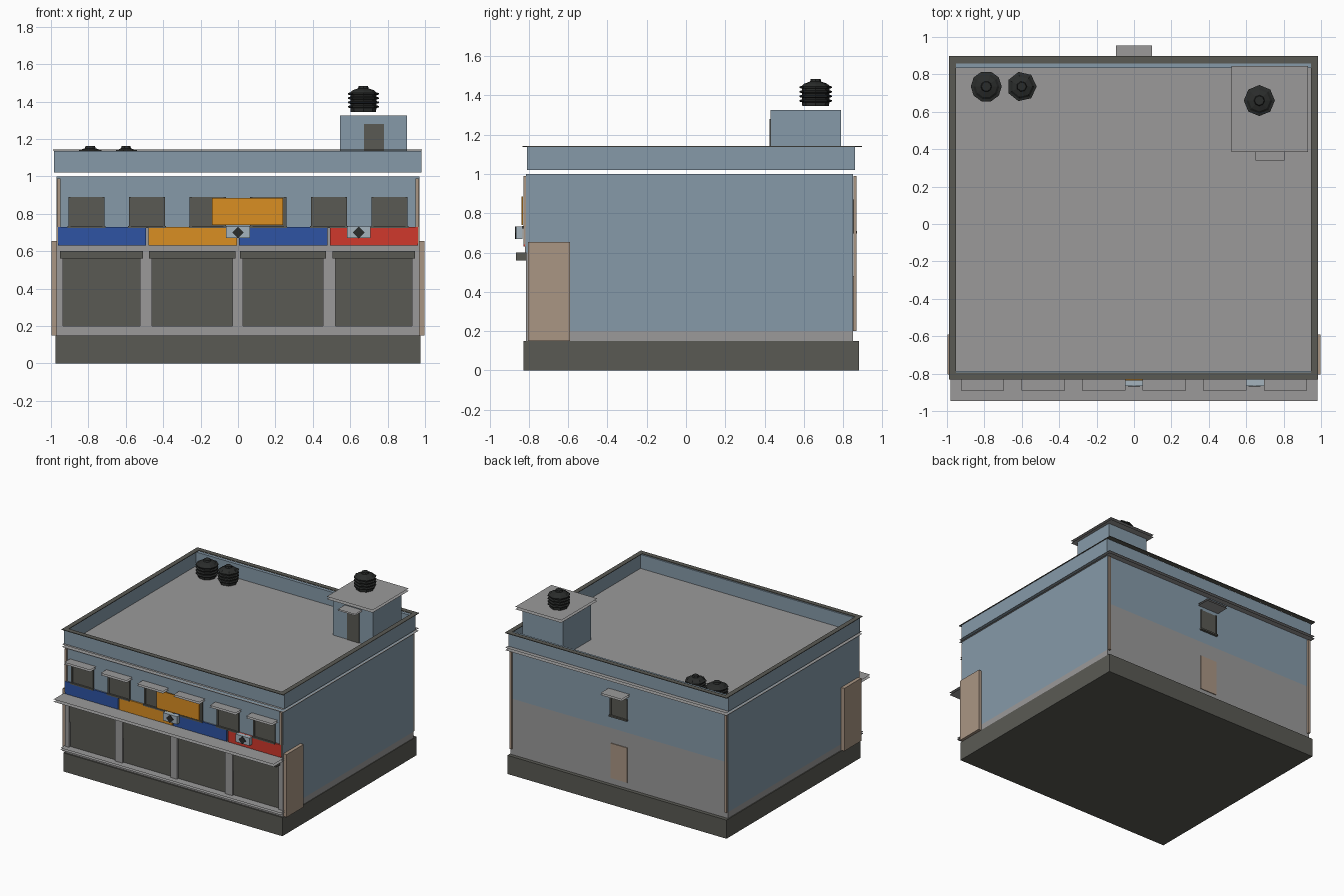
import bpy, bmesh, math

cube = bpy.data.objects.get("Cube")
if cube:
    bpy.data.objects.remove(cube, do_unlink=True)


def material(name, *rgb):
    lin = [((c / 255 + 0.055) / 1.055) ** 2.4 for c in rgb] + [1.0]
    m = bpy.data.materials.new(name)
    m.use_nodes = True
    m.diffuse_color = lin
    m.node_tree.nodes["Principled BSDF"].inputs["Base Color"].default_value = lin
    return m


BLUE = material("blue_paint", 134, 154, 169)
GREY = material("grey_concrete", 155, 154, 154)
DARK = material("dark_grey", 90, 90, 84)
PEACH = material("peach_board", 170, 150, 132)
SIGN_BLUE = material("sign_blue", 46, 84, 164)
ORANGE = material("sign_orange", 218, 142, 34)
RED = material("sign_red", 208, 56, 44)
BLACK = material("tank_black", 42, 44, 43)
PALE = material("pale_metal", 165, 180, 190)


def finish(name, bm, *mats):
    me = bpy.data.meshes.new(name)
    bm.to_mesh(me)
    bm.free()
    for m in mats:
        me.materials.append(m)
    ob = bpy.data.objects.new(name, me)
    bpy.context.collection.objects.link(ob)
    return ob


def box(name, x, y, z, *mats, rule=None, drop=None):
    """Box from (min, max) pairs; rule picks a material, drop removes faces."""
    bm = bmesh.new()
    bmesh.ops.create_cube(bm, size=1)
    for v in bm.verts:
        v.co = [r[0] if c < 0 else r[1] for c, r in zip(v.co, (x, y, z))]
    bm.normal_update()
    if drop:
        gone = [f for f in bm.faces if drop(f.normal)]
        bmesh.ops.delete(bm, geom=gone, context='FACES')
    if rule:
        for f in bm.faces:
            f.material_index = rule(f.normal)
    return finish(name, bm, *mats)


def slab(name, x, y, z, mat=GREY):
    """Slab made of a top and a bottom sheet with open edges."""
    return box(name, x, y, z, mat, drop=lambda n: abs(n.z) < 0.5)


def ring(name, x, y, z, width, mat, **kw):
    """Rectangular rim made of four strips."""
    (a, b), (c, d) = x, y
    box(name + "_front", x, (c, c + width), z, mat, **kw)
    box(name + "_back", x, (d - width, d), z, mat, **kw)
    box(name + "_west", (a, a + width), (c + width, d - width), z, mat, **kw)
    box(name + "_east", (b - width, b), (c + width, d - width), z, mat, **kw)


# Main body: plinth, grey course, ground floor, upper floor
WX = (-0.97, 0.97)
FRONT, BACK = -0.815, 0.85
box("plinth", (-0.977, 0.975), (-0.828, 0.88), (0, 0.15), DARK)
box("lower_course", WX, (FRONT, BACK), (0.15, 0.2), GREY)
box("ground_floor", WX, (-0.785, BACK), (0.2, 0.6), BLUE, GREY,
    rule=lambda n: int(abs(n.y) > 0.5))
box("upper_floor", WX, (FRONT, BACK), (0.6, 1.0), BLUE)
box("sign_fascia", WX, (FRONT - 0.004, FRONT), (0.6, 0.73), GREY)
slab("cornice", (-0.988, 0.985), (-0.83, 0.895), (1.0, 1.02))
slab("front_ledge", (-0.98, 0.98), (-0.86, -0.8), (0.185, 0.2))

# Roof and parapet
PX, PY = (-0.983, 0.98), (-0.81, 0.86)
box("roof_deck", (-0.96, 0.96), (-0.79, 0.84), (1.022, 1.025), GREY)
ring("parapet", PX, PY, (1.02, 1.137), 0.025, BLUE)
ring("parapet_cap", (-0.99, 0.985), (-0.832, 0.897), (1.138, 1.143), 0.038, DARK)

# Shop bays: piers, shutters and housings
bays = [(-0.936, -0.524), (-0.46, -0.03), (0.027, 0.455), (0.52, 0.93)]
edges = [WX[0]] + [e for bay in bays for e in bay] + [WX[1]]
for i in range(5):
    box(f"shop_pier_{i+1}", edges[2 * i:2 * i + 2], (FRONT, -0.785), (0.2, 0.6), GREY)
for i, (a, b) in enumerate(bays):
    box(f"shutter_{i+1}", (a, b), (-0.797, -0.785), (0.2, 0.6), DARK)
    if i != 2:
        box(f"half_shutter_{i+1}", (a, b), (-0.805, -0.797), (0.4, 0.58), DARK)
    box(f"shutter_housing_{i+1}", (a - 0.016, b + 0.016), (-0.865, FRONT), (0.56, 0.6), DARK)
slab("shop_canopy", (-0.98, 0.98), (-0.947, FRONT), (0.605, 0.625))

# Shop signs
for i, m in enumerate([SIGN_BLUE, ORANGE, SIGN_BLUE, RED]):
    c = -0.7275 + 0.485 * i
    box(f"shop_sign_{i+1}", (c - 0.236, c + 0.236), (-0.828, -0.819), (0.63, 0.73), m)
box("upper_sign", (-0.14, 0.24), (-0.838, -0.829), (0.74, 0.885), ORANGE)


# Windows with sills and open-edged hoods; side is -1 at the front, 1 at the back
def window(name, cx, wall, side, z0, z1, w=0.091, depth=0.06):
    def span(a, b):
        return sorted((wall + side * a, wall + side * b))
    box(name + "_pane", (cx - w, cx + w), span(0, 0.006), (z0, z1), DARK)
    for s in (-1, 1):
        e = cx + s * w
        box(name + "_jamb", (e - 0.006, e + 0.006), span(0, 0.012), (z0, z1), DARK)
    box(name + "_sill", (cx - w - 0.01, cx + w + 0.01), span(0, 0.02), (z0 - 0.012, z0), DARK)
    slab(name + "_hood", (cx - w - 0.025, cx + w + 0.025), span(0, depth), (0.9, 0.915))


for i in range(6):
    window(f"front_window_{i+1}", -0.81 + 0.324 * i, FRONT, -1, 0.735, 0.89, depth=0.075)
window("back_window", 0, BACK, 1, 0.71, 0.87, 0.07, 0.105)
box("back_door", (-0.075, 0.075), (BACK, BACK + 0.006), (0.2, 0.48), PEACH)

# Side boards and corner drainpipes
for s, side in ((-1, "west"), (1, "east")):
    box(f"{side}_side_board", sorted((s * 0.97, s * 0.998)), (-0.805, -0.59), (0.15, 0.655), PEACH)
    for y, end, z0 in ((-0.818, "front", 0.64), (0.86, "back", 0.2)):
        x = s * 0.958
        box(f"{side}_{end}_drainpipe", (x - 0.009, x + 0.009), (y - 0.008, y + 0.008), (z0, 0.99), PEACH)

# Wall-mounted cooling units with a diamond fan
for i, cx in enumerate((0, 0.645)):
    box(f"cooling_unit_{i+1}", (cx - 0.063, cx + 0.063), (-0.865, -0.832), (0.67, 0.732), PALE)
    bm = bmesh.new()
    bmesh.ops.create_cone(bm, cap_ends=True, segments=4, radius1=0.032, radius2=0.032, depth=0.006)
    fan = finish(f"cooling_fan_{i+1}", bm, BLACK)
    fan.rotation_euler.x = math.pi / 2
    fan.location = (cx, -0.867, 0.7)

# Stair house on the roof
box("stair_house", (0.545, 0.904), (0.43, 0.79), (1.025, 1.325), BLUE)
slab("stair_house_roof", (0.52, 0.93), (0.385, 0.845), (1.325, 1.345))
box("stair_house_door", (0.674, 0.78), (0.424, 0.43), (1.025, 1.28), DARK)
slab("stair_door_hood", (0.65, 0.805), (0.34, 0.43), (1.285, 1.295))


# Ribbed water tanks turned from a profile
def tank(name, x, y, z, r, sides):
    profile = [(0, 0), (0.82, 0)]
    for k in range(4):
        h = 0.02 + k * 0.023
        profile += [(0.84, h), (1, h + 0.004), (1, h + 0.011), (0.84, h + 0.015)]
    profile += [(0.7, 0.115), (0.35, 0.125), (0.3, 0.138), (0, 0.138)]
    bm = bmesh.new()
    vs = [bm.verts.new((p * r, 0, h)) for p, h in profile]
    es = [bm.edges.new(e) for e in zip(vs, vs[1:])]
    bmesh.ops.spin(bm, geom=vs + es, cent=(0, 0, 0), axis=(0, 0, 1), angle=math.tau, steps=sides)
    bmesh.ops.remove_doubles(bm, verts=bm.verts[:], dist=0.0005)
    bmesh.ops.recalc_face_normals(bm, faces=bm.faces[:])
    finish(name, bm, BLACK).location = (x, y, z)


tank("roof_tank_1", -0.79, 0.735, 1.025, 0.083, 10)
tank("roof_tank_2", -0.6, 0.735, 1.025, 0.08, 7)
tank("stair_tank", 0.67, 0.66, 1.345, 0.083, 8)
